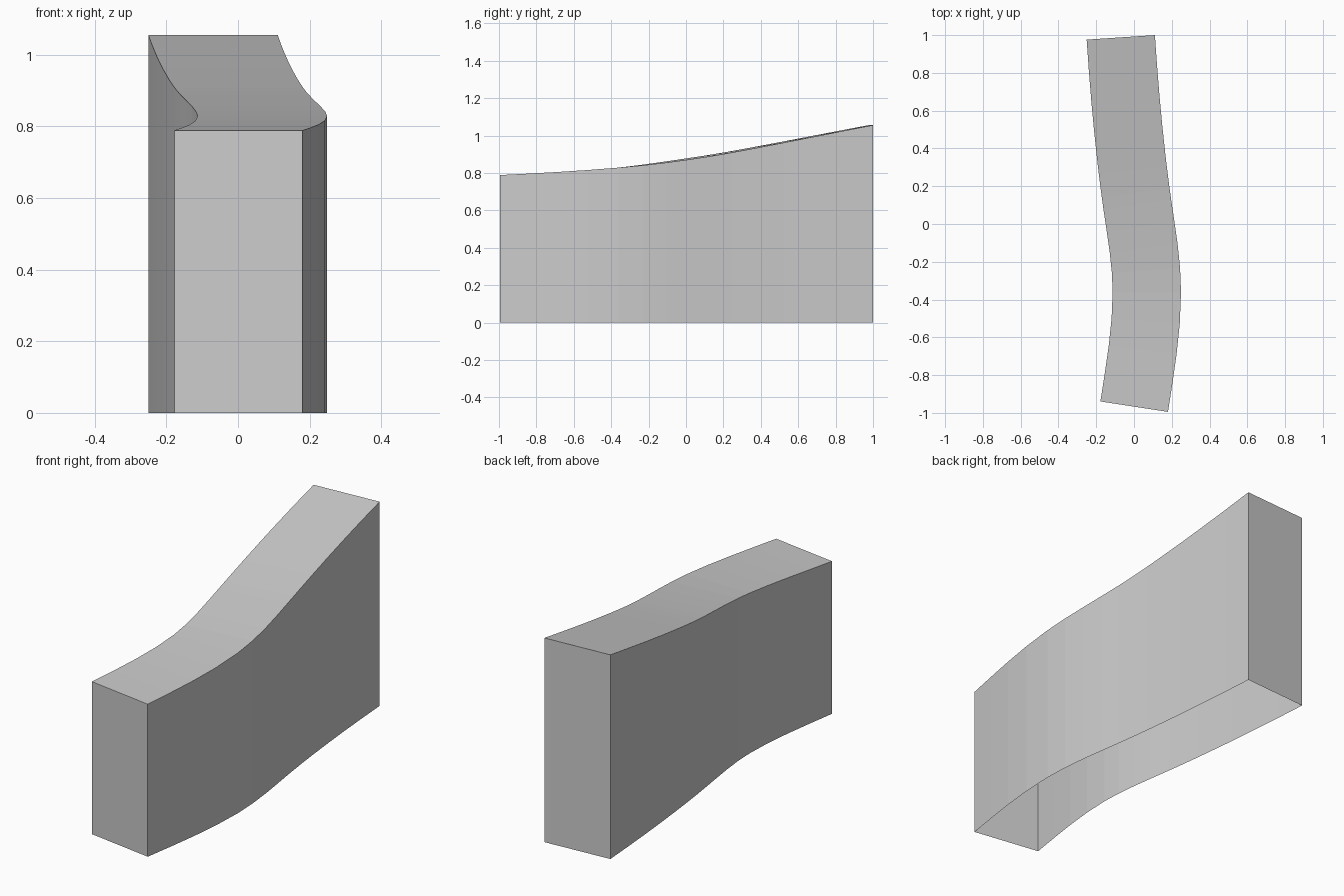
import bpy, bmesh
from mathutils import Vector

if "Cube" in bpy.data.objects:
    bpy.data.objects.remove(bpy.data.objects["Cube"])

WIDTH = 0.362
STEPS = 4  # facets between path stations

# path stations: y, x, x slope, top height, height slope
stations = [
    (-0.967, 0.001, 0.154, 0.789, 0.05),
    (-0.36, 0.068, 0.0, 0.829, 0.095),
    (0.10, 0.018, -0.145, 0.889, 0.155),
    (0.35, -0.014, -0.115, 0.933, 0.187),
    (0.988, -0.070, -0.066, 1.056, 0.19),
]


def hermite(p, m, q, n, h, t):
    """Value and slope of a cubic between two stations."""
    a, b = h * m, h * n
    v = ((2*t**3 - 3*t**2 + 1) * p + (t**3 - 2*t**2 + t) * a
         + (3*t**2 - 2*t**3) * q + (t**3 - t**2) * b)
    s = ((6*t**2 - 6*t) * (p - q) + (3*t**2 - 4*t + 1) * a
         + (3*t**2 - 2*t) * b) / h
    return v, s


bm = bmesh.new()
rings = []


def add_ring(y, x, slope, z):
    """Inverted-U section square to the path."""
    side = Vector((1, -slope, 0)).normalized() * WIDTH / 2
    c = Vector((x, y, 0))
    up = Vector((0, 0, z))
    rings.append([bm.verts.new(p) for p in
                  (c - side, c - side + up, c + side + up, c + side)])


# sections along the curved path
for s0, s1 in zip(stations, stations[1:]):
    h = s1[0] - s0[0]
    for i in range(STEPS):
        t = i / STEPS
        x, slope = hermite(s0[1], s0[2], s1[1], s1[2], h, t)
        z, _ = hermite(s0[3], s0[4], s1[3], s1[4], h, t)
        add_ring(s0[0] + h * t, x, slope, z)
last = stations[-1]
add_ring(last[0], last[1], last[2], last[3])

# side walls and top, underside left open
for a, b in zip(rings, rings[1:]):
    for k in range(3):
        bm.faces.new((a[k], b[k], b[k + 1], a[k + 1]))

# end walls
bm.faces.new(rings[0])
bm.faces.new(rings[-1][::-1])
bm.normal_update()
if rings[0][1].link_faces and sum(f.normal.z * f.calc_area() for f in bm.faces) < 0:
    bmesh.ops.reverse_faces(bm, faces=bm.faces[:])

mesh = bpy.data.meshes.new("curved_wall")
bm.to_mesh(mesh)
bm.free()
wall = bpy.data.objects.new("curved_wall", mesh)
bpy.context.collection.objects.link(wall)
